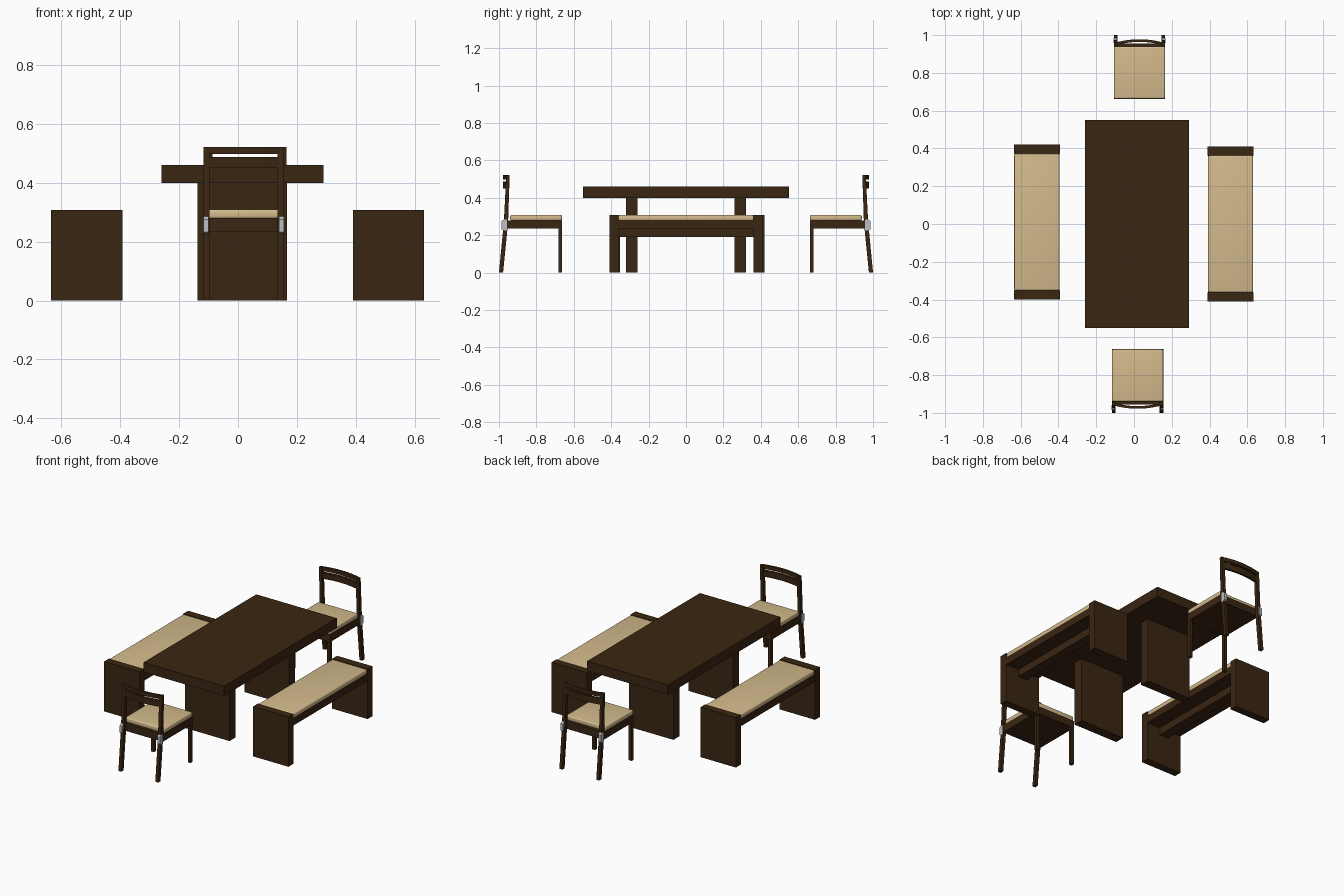
import bpy, bmesh, math

if "Cube" in bpy.data.objects:
    bpy.data.objects.remove(bpy.data.objects["Cube"])


def material(name, color):
    m = bpy.data.materials.new(name)
    m.diffuse_color = (*color, 1)
    m.use_nodes = True
    m.node_tree.nodes["Principled BSDF"].inputs["Base Color"].default_value = m.diffuse_color
    return m


WOOD = material("dark wood", (0.042, 0.019, 0.006))
CLOTH = material("tan cloth", (0.65, 0.49, 0.26))
METAL = material("light metal", (0.50, 0.52, 0.55))


def finish(name, bm, mat):
    bmesh.ops.recalc_face_normals(bm, faces=bm.faces)
    me = bpy.data.meshes.new(name)
    bm.to_mesh(me)
    bm.free()
    me.materials.append(mat)
    ob = bpy.data.objects.new(name, me)
    bpy.context.collection.objects.link(ob)
    return ob


def box(name, x, y, z, mat=WOOD):
    bm = bmesh.new()
    bmesh.ops.create_cube(bm, size=1)
    for v in bm.verts:
        for i, (a, b) in enumerate((x, y, z)):
            v.co[i] = a if v.co[i] < 0 else b
    return finish(name, bm, mat)


def cushion(name, x, y, z):
    ob = box(name, x, y, z, CLOTH)
    bev = ob.modifiers.new("soft edge", 'BEVEL')
    bev.width, bev.segments = 0.009, 4
    for p in ob.data.polygons:
        p.use_smooth = True
    return ob


def prism(name, points, axis, lo, hi, mat=WOOD):
    """Extrude a 2D outline along x (axis 0, points are y,z) or z (axis 2, points are x,y)."""
    bm = bmesh.new()
    place = (lambda p, t: (t, *p)) if axis == 0 else (lambda p, t: (*p, t))
    a = [bm.verts.new(place(p, lo)) for p in points]
    b = [bm.verts.new(place(p, hi)) for p in points]
    bm.faces.new(a)
    bm.faces.new(b)
    for i in range(len(a)):
        j = (i + 1) % len(a)
        bm.faces.new((a[i], a[j], b[j], b[i]))
    return finish(name, bm, mat)


# Table: thick top on two slab legs
box("table_top", (-0.26, 0.29), (-0.55, 0.55), (0.40, 0.46))
for s, n in ((-1, "front"), (1, "back")):
    box("table_leg_" + n, (-0.138, 0.166), sorted((s * 0.26, s * 0.32)), (0, 0.40))


def bench(name, cx, cy):
    x = (cx - 0.121, cx + 0.121)
    for s, n in ((-1, "front"), (1, "back")):
        box(f"{name}_end_{n}", x, sorted((cy + s * 0.362, cy + s * 0.41)), (0, 0.308))
    y = (cy - 0.362, cy + 0.362)
    box(name + "_seat_board", (x[0] + 0.002, x[1] - 0.002), y, (0.235, 0.278))
    box(name + "_beam", (cx - 0.03, cx + 0.03), y, (0.19, 0.235))
    cushion(name + "_cushion", (x[0] + 0.001, x[1] - 0.001), y, (0.277, 0.308))


bench("left_bench", -0.514, 0.01)
bench("right_bench", 0.511, 0.0)


def chair(name, cx, s):
    """s is +1 for the chair at the back, -1 for the one at the front."""
    w = 0.136
    ys = lambda a, b: sorted((s * a, s * b))
    box(name + "_seat_frame", (cx - w, cx + w), ys(0.663, 0.955), (0.235, 0.279))
    cushion(name + "_cushion", (cx - w, cx + w), ys(0.663, 0.94), (0.278, 0.309))
    leg = [(0.978, 0), (1.0, 0), (0.974, 0.27), (0.961, 0.52), (0.943, 0.52), (0.951, 0.27)]
    strap = [(0.974, 0.225), (0.986, 0.232), (0.986, 0.275), (0.974, 0.285), (0.958, 0.285), (0.958, 0.225)]
    for side, n in ((-1, "left"), (1, "right")):
        inner, outer = sorted((cx + side * (w - 0.02), cx + side * w))
        box(f"{name}_inner_leg_{n}", (inner, outer), ys(0.663, 0.683), (0, 0.24))
        prism(f"{name}_outer_leg_{n}", [(s * a, z) for a, z in leg], 0, inner, outer)
        # metal strap behind the seat joint
        prism(f"{name}_strap_{n}", [(s * a, z) for a, z in strap], 0,
              *sorted((cx + side * (w - 0.016), cx + side * (w + 0.001))), METAL)
    # two bowed slats with a narrow gap between them
    arc = [(-1 + i / 6, 0.944 + 0.020 * (1 - (-1 + i / 6) ** 2)) for i in range(13)]
    outline = [(cx + t * w, s * y) for t, y in arc] + \
              [(cx + t * w, s * (y + 0.014)) for t, y in reversed(arc)]
    for n, lo, hi in (("lower", 0.45, 0.488), ("upper", 0.498, 0.521)):
        ob = prism(f"{name}_{n}_back_slat", outline, 2, lo, hi)
        bpy.context.view_layer.objects.active = ob
        bpy.ops.object.select_all(action='DESELECT')
        ob.select_set(True)
        bpy.ops.object.shade_smooth_by_angle(angle=math.radians(30))


chair("front_chair", 0.019, -1)
chair("back_chair", 0.029, 1)
